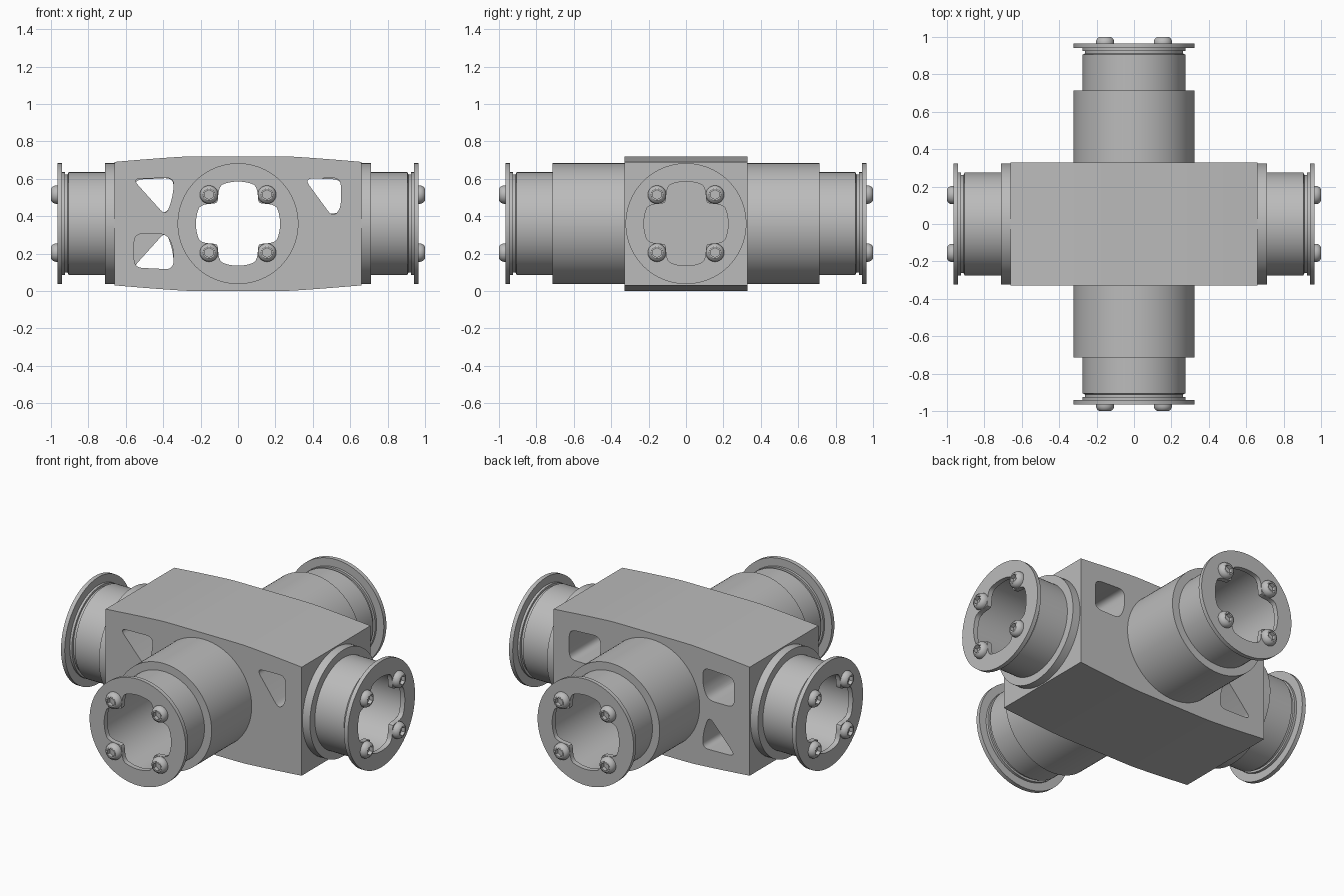
import bpy, bmesh, math
from mathutils import Matrix, Vector

old = bpy.data.objects.get("Cube")
if old:
    bpy.data.objects.remove(old, do_unlink=True)

grey = bpy.data.materials.new("machined_grey")
grey.use_nodes = True
grey.diffuse_color = (0.5, 0.5, 0.5, 1)
grey.node_tree.nodes["Principled BSDF"].inputs["Base Color"].default_value = (0.5, 0.5, 0.5, 1)

SEG = 96
MID = 0.36      # height of all arm axes
BORE = 0.235
RIM = 0.323


def finish(bm, name, matrix=Matrix()):
    bmesh.ops.recalc_face_normals(bm, faces=bm.faces)
    bm.transform(matrix)
    mesh = bpy.data.meshes.new(name)
    bm.to_mesh(mesh)
    bm.free()
    mesh.materials.append(grey)
    ob = bpy.data.objects.new(name, mesh)
    bpy.context.collection.objects.link(ob)
    return ob


def smooth(ob):
    bpy.ops.object.select_all(action='DESELECT')
    ob.select_set(True)
    bpy.context.view_layer.objects.active = ob
    bpy.ops.object.shade_smooth_by_angle(angle=math.radians(30))


def loft(name, rings, matrix=Matrix(), closed=False):
    """Rings of (radius or radius function, height) around local z."""
    bm = bmesh.new()
    loops = []
    for rad, h in rings:
        loop = []
        for i in range(SEG):
            a = math.tau * i / SEG
            r = rad(a) if callable(rad) else rad
            loop.append(bm.verts.new((r * math.cos(a), r * math.sin(a), h)))
        loops.append(loop)
    pairs = list(zip(loops, loops[1:]))
    if closed:
        pairs.append((loops[-1], loops[0]))
    else:
        bm.faces.new(loops[0])
        bm.faces.new(loops[-1])
    for p, q in pairs:
        for i in range(SEG):
            j = (i + 1) % SEG
            bm.faces.new((p[i], p[j], q[j], q[i]))
    return finish(bm, name, matrix)


def prism(name, points, y0, y1):
    """Extrude an x-z outline along y."""
    bm = bmesh.new()
    face = bm.faces.new([bm.verts.new((x, y0, z)) for x, z in points])
    ext = bmesh.ops.extrude_face_region(bm, geom=[face])
    verts = [v for v in ext["geom"] if isinstance(v, bmesh.types.BMVert)]
    bmesh.ops.translate(bm, verts=verts, vec=(0, y1 - y0, 0))
    return finish(bm, name)


def rounded(corners, radius=0.045, steps=6):
    out = []
    for i, c in enumerate(corners):
        c = Vector(c)
        ends = []
        for n in (corners[i - 1], corners[(i + 1) % len(corners)]):
            d = Vector(n) - c
            ends.append(c + d.normalized() * min(radius, d.length * 0.45))
        for k in range(steps + 1):
            t = k / steps
            out.append(ends[0] * (1 - t) ** 2 + c * 2 * t * (1 - t) + ends[1] * t * t)
    return out


def cut(target, cutter):
    cutter.hide_render = True
    mod = target.modifiers.new("cut", 'BOOLEAN')
    mod.operation = 'DIFFERENCE'
    mod.solver = 'EXACT'
    mod.object = cutter
    bpy.context.view_layer.objects.active = target
    bpy.ops.object.modifier_apply(modifier=mod.name)
    bpy.data.objects.remove(cutter, do_unlink=True)


def axis_matrix(quarter):
    return (Matrix.Translation((0, 0, MID)) @ Matrix.Rotation(quarter * math.pi / 2, 4, 'Z')
            @ Matrix.Rotation(math.pi / 2, 4, 'Y'))


def scallop(a):
    """Opening that narrows round the four bolts."""
    off = abs(math.degrees(a) % 90 - 45)
    t = min(1, off / 24)
    return 0.16 + 0.065 * t * t * (3 - 2 * t)


def hexagon(a):
    return 0.022 / math.cos(a % (math.pi / 3) - math.pi / 6)


# Central block with gently crowned top and bottom
top = []
for i in range(-12, 13):
    x = 0.66 * i / 12
    drop = max(0, (abs(x) - 0.25) / 0.41)
    top.append((x, 0.72 - 0.03 * drop ** 1.2))
body = prism("central_block", top + [(x, 0.72 - z) for x, z in reversed(top)], -0.33, 0.33)

# Bores: one right through front to back, two blind at the ends
cut(body, loft("bore_cutter", [(BORE, -0.5), (BORE, 0.5)], axis_matrix(1)))
for q in (0, 2):
    cut(body, loft("bore_cutter", [(BORE, 0.6), (BORE, 0.8)], axis_matrix(q)))

# Weight-saving pockets: triangular on one side, wider on the other
inner_tri = [(-0.565, 0.6), (-0.34, 0.605), (-0.35, 0.5), (-0.385, 0.4)]
outer_tri = [(0.355, 0.6), (0.55, 0.605), (0.55, 0.44), (0.505, 0.395)]
wide = [(-0.555, 0.415), (-0.38, 0.415), (-0.345, 0.49), (-0.345, 0.605), (-0.555, 0.595)]
lower = lambda pts: [(x, 0.72 - z) for x, z in pts]
mirror = lambda pts: [(-x, z) for x, z in pts]
for narrow, broad, front in ((inner_tri, wide, -1), (lower(inner_tri), lower(wide), 1),
                             (outer_tri, mirror(wide), -1)):
    cut(body, prism("pocket_cutter", rounded(narrow), -0.03 * front, 0.4 * front))
    cut(body, prism("pocket_cutter", rounded(broad), 0, -0.4 * front))
smooth(body)

# Four flanged arms: right, back, left, front
for q, side in enumerate(("left", "back", "right", "front")):
    m = axis_matrix(q)
    start, step = (0.33, 0.715) if q % 2 else (0.66, 0.71)
    smooth(loft(side + "_tube", [
        (RIM, start), (RIM, step), (0.275, step), (0.275, 0.905), (0.262, 0.912),
        (0.262, 0.925), (0.275, 0.925), (0.275, 0.94), (BORE, 0.94), (BORE, start)], m, True))
    smooth(loft(side + "_flange", [
        (RIM, 0.94), (RIM, 0.965), (scallop, 0.965), (scallop, 0.935), (0.25, 0.935),
        (0.25, 0.94)], m, True))
    # Button-head bolts with hexagonal sockets
    for u in (-0.155, 0.155):
        for v in (-0.155, 0.155):
            smooth(loft(side + "_bolt", [
                (0.049, 0), (0.049, 0.01), (0.046, 0.02), (0.04, 0.029), (0.031, 0.035),
                (hexagon, 0.035), (hexagon, 0.012)], m @ Matrix.Translation((u, v, 0.965))))
